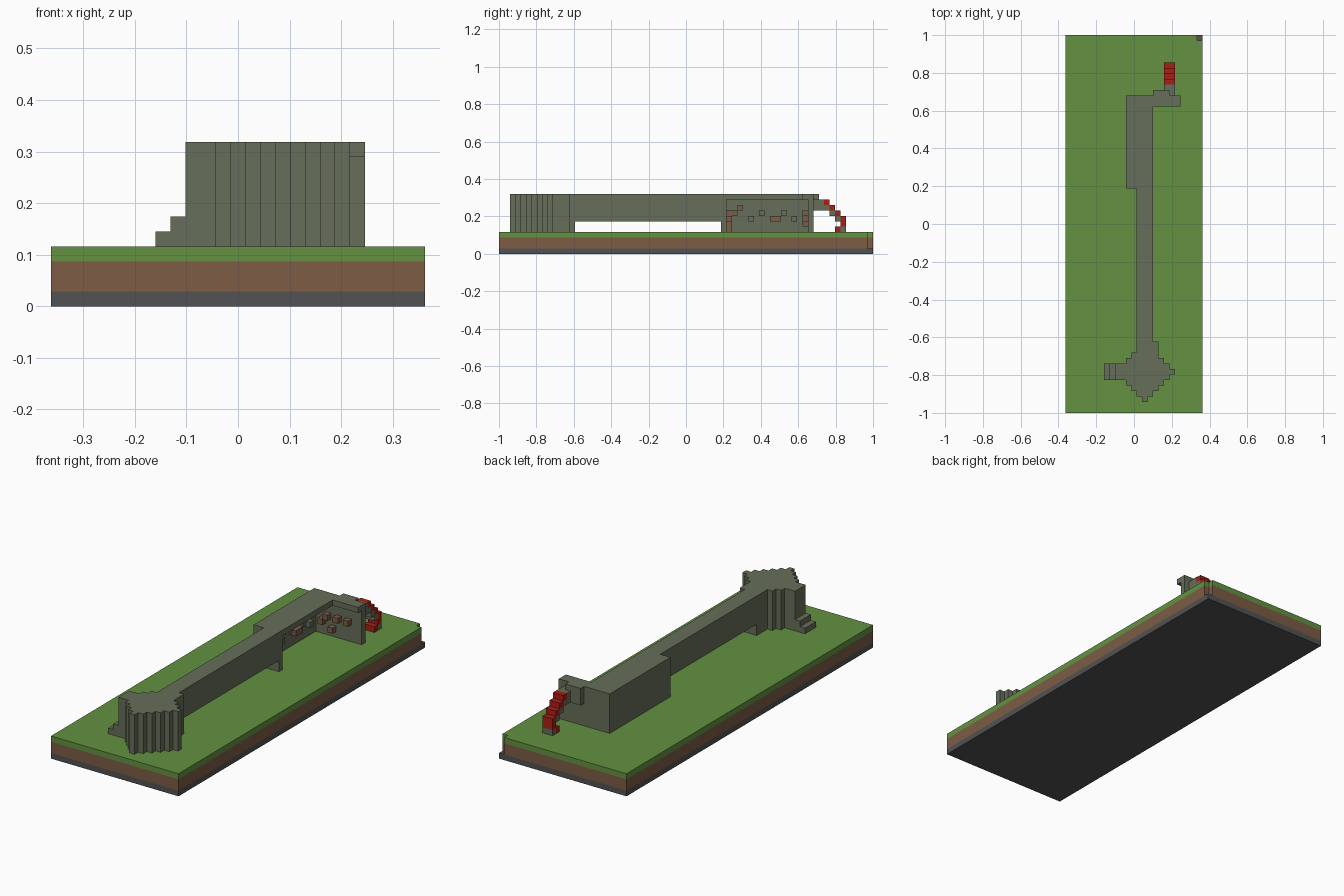
import bpy
import bmesh
from mathutils import Matrix, Vector

cube = bpy.data.objects.get("Cube")
if cube:
    bpy.data.objects.remove(cube, do_unlink=True)

# Everything sits on a block grid, 25 wide and 69 long
U = 2 / 69
WIDE, LONG = 25, 69


def material(name, rgb):
    m = bpy.data.materials.new(name)
    m.use_nodes = True
    colour = (*rgb, 1)
    m.diffuse_color = colour
    m.node_tree.nodes["Principled BSDF"].inputs["Base Color"].default_value = colour
    return m


STONE = material("mossy stone", (0.135, 0.157, 0.102))
GRASS = material("grass green", (0.125, 0.285, 0.053))
SOIL = material("soil brown", (0.2, 0.108, 0.06))
ROCK = material("dark rock", (0.084, 0.084, 0.084))
RED = material("bright red", (0.4, 0.014, 0.007))


def blocks(name, mat, *boxes):
    """One object from boxes given as (x start, x end, y start, y end, z start, z end)."""
    bm = bmesh.new()
    for x0, x1, y0, y1, z0, z1 in boxes:
        size = Vector((x1 - x0, y1 - y0, z1 - z0)) * U
        mid = Vector((x0 + x1 - WIDE, y0 + y1 - LONG, z0 + z1)) * U / 2
        bmesh.ops.create_cube(bm, size=1, matrix=Matrix.Translation(mid) @ Matrix.Diagonal((*size, 1)))
    mesh = bpy.data.meshes.new(name)
    bm.to_mesh(mesh)
    bm.free()
    mesh.materials.append(mat)
    obj = bpy.data.objects.new(name, mesh)
    bpy.context.collection.objects.link(obj)
    return obj


def cell(x, y, z):
    return (x, x + 1, y, y + 1, z, z + 1)


# Ground layers, with one corner block missing from the upper two
def layer(name, mat, z0, z1):
    blocks(name, mat, (0, WIDE, 0, LONG - 1, z0, z1), (0, WIDE - 1, LONG - 1, LONG, z0, z1))


blocks("rock_layer", ROCK, (0, WIDE, 0, LONG, 0, 1))
layer("soil_layer", SOIL, 1, 3)
layer("grass_layer", GRASS, 3, 4)

# Diamond tower with a stepped entrance
GROUND, TOP = 4, 11
CX, CY, R = 14, 7, 5
rows = []
for d in range(-R, R + 1):
    reach = R - abs(d)
    rows.append((CX - reach, CX + reach + 1, CY + d, CY + d + 1, GROUND, TOP))
blocks("tower", STONE, *rows)
blocks("tower_doorway", STONE, (9, 10, 6, 9, GROUND, TOP))
blocks("tower_buttress", STONE, (13, 17, 10, 13, GROUND, TOP))
blocks("tower_steps", STONE, (7, 8, 6, 9, 4, 5), (8, 9, 6, 9, 4, 6))
blocks("bridge_foot", STONE, (13, 16, 13, 14, 4, 6))

# Raised bridge from the tower to the hall
blocks("bridge", STONE, (13, 16, 13, 41, 6, TOP))

# Hall open on one side, with a long back arm
blocks("hall_end_wall", STONE, (11, 16, 41, 42, GROUND, TOP))
blocks("hall_side_wall", STONE, (11, 12, 42, 57, GROUND, 10))
blocks("hall_back_wall", STONE, (11, 21, 57, 58, GROUND, 10))
blocks("hall_roof", STONE, (11, 16, 42, 56, 10, TOP), (11, 21, 56, 58, 10, TOP))

# Studs on the inner walls
blocks("stone_studs", STONE, *[cell(12, y, z) for y, z in ((46, 6), (48, 7), (52, 7), (54, 6))])
side_studs = [cell(12, y, z) for y, z in ((43, 7), (44, 8), (50, 6), (51, 6))]
end_studs = [cell(x, 42, z) for x, z in ((12, 7), (13, 6), (14, 5), (14, 4))]
back_studs = [cell(x, 56, z) for x, z in ((18, 7), (16, 7), (14, 7), (13, 6), (15, 5))]
blocks("brown_studs", SOIL, *side_studs, *end_studs, *back_studs)

# Spout behind the back wall with a red cascade curving to the ground
blocks("spout", STONE, (16, 18, 58, 59, 8, TOP), (18, 20, 58, 59, 8, 10), (18, 19, 58, 59, 10, TOP),
       (18, 20, 59, 60, 8, 10))
blocks("cascade_support", STONE, *[(18, 20, 60 + n, 61 + n, 8 - n, 9 - n) for n in range(3)],
       (18, 20, 63, 64, 4, 5))
blocks("cascade", RED, *[(18, 20, 60 + n, 61 + n, 9 - n, 10 - n) for n in range(3)],
       (18, 20, 63, 64, 5, 7), (18, 20, 62, 63, 4, 5))
